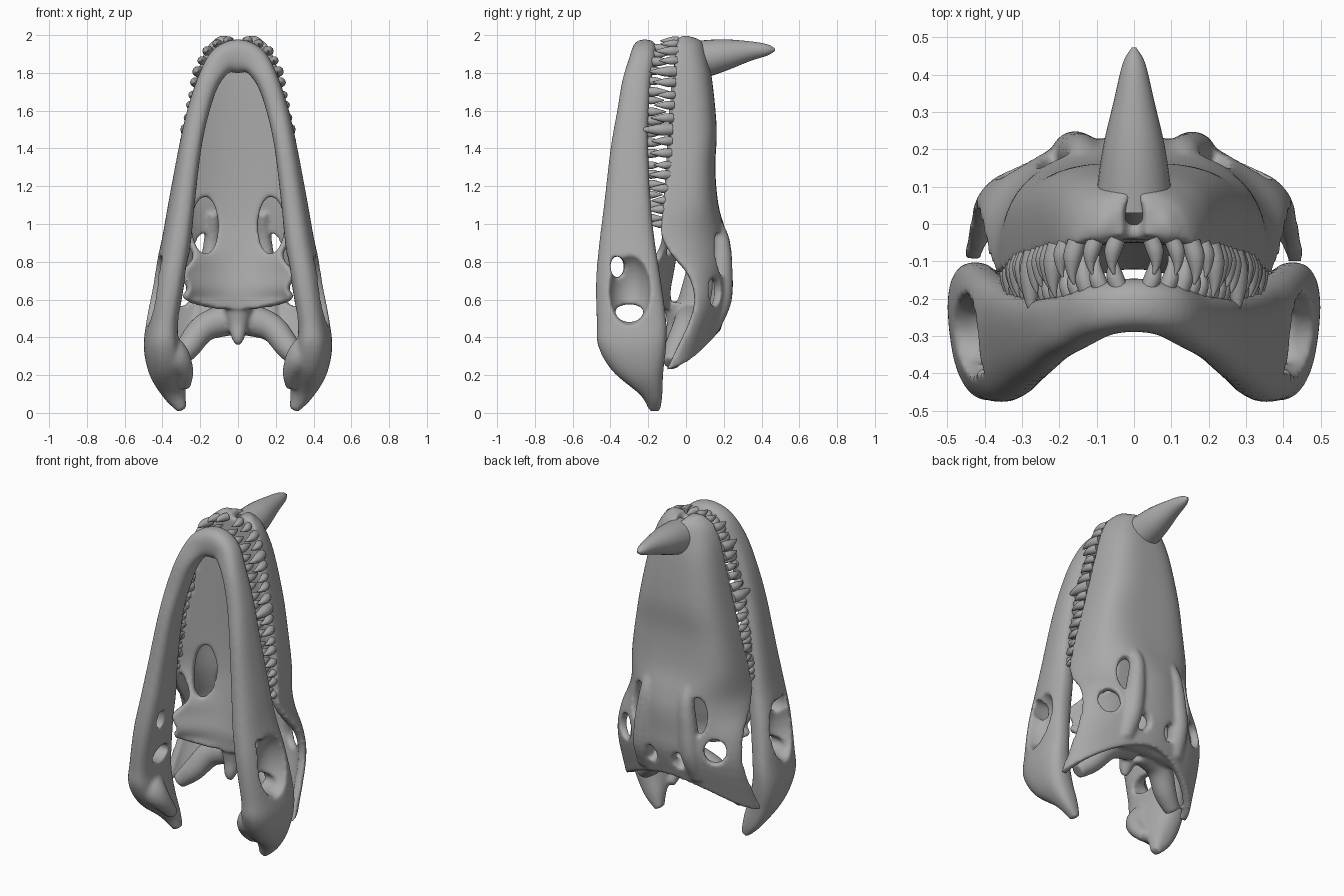
import bpy, bmesh, math
from mathutils import Vector, Matrix

if "Cube" in bpy.data.objects:
    bpy.data.objects.remove(bpy.data.objects["Cube"])

bone = bpy.data.materials.new("bone grey")
bone.use_nodes = True
bone.diffuse_color = (0.4, 0.4, 0.4, 1)
bone.node_tree.nodes["Principled BSDF"].inputs["Base Color"].default_value = (0.4, 0.4, 0.4, 1)


def spline(rows, steps):
    """Catmull-Rom interpolation of key rows."""
    rows = [Vector(r) for r in rows]
    ext = [2 * rows[0] - rows[1]] + rows + [2 * rows[-1] - rows[-2]]
    out = []
    for i in range(len(rows) - 1):
        a, b, c, d = ext[i:i + 4]
        for k in range(steps):
            t = k / steps
            out.append(0.5 * (2 * b + (c - a) * t + (2 * a - 5 * b + 4 * c - d) * t ** 2
                              + (3 * b - a - 3 * c + d) * t ** 3))
    return out + [rows[-1]]


def spaced(rows, count):
    """Evenly spaced points along a spline."""
    pts = spline(rows, 20)
    total = sum((b - a).length for a, b in zip(pts, pts[1:]))
    out, run = [pts[0]], 0
    for a, b in zip(pts, pts[1:]):
        run += (b - a).length
        if run >= total * len(out) / (count - 1) - 1e-6:
            out.append(b)
    return out


def add_object(name, bm):
    bmesh.ops.recalc_face_normals(bm, faces=bm.faces)
    mesh = bpy.data.meshes.new(name)
    bm.to_mesh(mesh)
    bm.free()
    mesh.materials.append(bone)
    obj = bpy.data.objects.new(name, mesh)
    bpy.context.collection.objects.link(obj)
    return obj


def skin(name, rings, closed=True, caps=True):
    """Bridge a list of point rings into one surface."""
    bm = bmesh.new()
    rows = [[bm.verts.new(p) for p in ring] for ring in rings]
    n = len(rows[0])
    for a, b in zip(rows, rows[1:]):
        for i in range(n if closed else n - 1):
            j = (i + 1) % n
            bm.faces.new((a[i], a[j], b[j], b[i]))
    if caps:
        bm.faces.new(rows[0])
        if closed:
            bm.faces.new(rows[-1])
    return add_object(name, bm)


def tube(name, keys, steps=5, sides=16):
    """Tapered tube through (x, y, z, radius) keys."""
    pts = spline(keys, steps)
    rings = []
    for i, p in enumerate(pts):
        d = (pts[min(i + 1, len(pts) - 1)] - pts[max(i - 1, 0)]).to_3d()
        rot = d.to_track_quat('Z', 'Y')
        r = max(p[3], 0.003)
        rings.append([p.to_3d() + rot @ Vector((r * math.cos(2 * math.pi * k / sides),
                      r * math.sin(2 * math.pi * k / sides), 0)) for k in range(sides)])
    return skin(name, rings)


def flip(keys):
    return [(-k[0],) + tuple(k[1:]) for k in keys]


def pair(name, keys):
    return [tube(name, keys), tube(name, flip(keys))]


def cutter(name, blobs):
    """Mirrored ellipsoid cutters, each (centre, radii, yaw)."""
    bm = bmesh.new()
    for s in (1, -1):
        for c, r, yaw in blobs:
            m = (Matrix.Translation((s * c[0], c[1], c[2])) @ Matrix.Rotation(s * yaw, 4, 'Z')
                 @ Matrix.Diagonal((*r, 1)))
            bmesh.ops.create_uvsphere(bm, u_segments=24, v_segments=14, radius=1, matrix=m)
    obj = add_object(name, bm)
    obj.hide_render = True
    obj.hide_set(True)
    return obj


def cut(obj, tool):
    mod = obj.modifiers.new("openings", 'BOOLEAN')
    mod.object, mod.operation, mod.solver = tool, 'DIFFERENCE', 'EXACT'
    mod.use_self = True


def shell(obj, thickness, offset):
    mod = obj.modifiers.new("wall", 'SOLIDIFY')
    mod.thickness, mod.offset = thickness, offset


def fuse(name, parts, cutters):
    """Apply modifiers, join the parts and melt them into one smooth bone."""
    bpy.ops.object.select_all(action='DESELECT')
    for p in parts:
        p.select_set(True)
    bpy.context.view_layer.objects.active = parts[0]
    bpy.ops.object.convert(target='MESH')
    bpy.ops.object.join()
    obj = bpy.context.view_layer.objects.active
    obj.name = name
    for c in cutters:
        bpy.data.objects.remove(c)
    mod = obj.modifiers.new("melt", 'REMESH')
    mod.mode, mod.voxel_size, mod.use_smooth_shade = 'VOXEL', 0.01, True
    mod = obj.modifiers.new("soften", 'SMOOTH')
    mod.factor, mod.iterations = 0.5, 10
    bpy.ops.object.shade_smooth()


# Skull roof: arched shell, rows of (z, half width, margin y, crest y, side drop, roundness)
roof_keys = [(1.99, .08, -.03, .05, 0, .9), (1.96, .145, -.05, .09, 0, .85), (1.88, .19, -.06, .115, 0, .75),
             (1.75, .225, -.065, .14, 0, .65), (1.5, .275, -.08, .163, 0, .58), (1.3, .315, -.095, .155, 0, .55),
             (1.1, .35, -.12, .172, 0, .62), (.95, .37, -.13, .215, 0, .85), (.85, .39, -.08, .235, 0, 1),
             (.72, .415, .02, .235, 0, 1.1), (.6, .43, .04, .23, .06, 1.15), (.43, .455, -.1, .18, .2, 1.15)]
rings = []
for z, w, lo, hi, drop, power in spline(roof_keys, 4):
    ring = []
    for k in range(41):
        c, s = math.cos(math.pi * k / 40), max(math.sin(math.pi * k / 40), 0)
        ring.append((math.copysign(w * abs(c) ** power, c), lo + (hi - lo) * s ** power, z - drop * c * c))
    rings.append(ring)
roof = skin("skull_roof", rings, closed=False)
shell(roof, .045, -1)
roof_cut = cutter("roof_cutter", [((.2, .19, .84), (.065, .13, .12), -.45),
                                  ((.3, .14, .64), (.065, .09, .075), -.7),
                                  ((.1, .22, .55), (.045, .09, .055), 0),
                                  ((.004, .01, 2.0), (.022, .08, .08), 0)])
cut(roof, roof_cut)

# Palate with two openings and flaring rear wings: (z, half width, y, edge bulge)
palate_keys = [(1.965, .1, -.02, 0), (1.75, .19, -.03, .03), (1.5, .25, -.03, .05),
               (1.2, .31, -.03, .07), (1.02, .34, -.04, .07), (.92, .28, -.055, .06),
               (.83, .235, -.07, .08), (.74, .295, -.085, .14), (.66, .265, -.1, .12),
               (.6, .28, -.1, .11), (.55, .1, -.1, .02)]
rings = [[(w * t / 10, y - bulge * (t / 10) ** 2, z) for t in range(-10, 11)]
         for z, w, y, bulge in spline(palate_keys, 4)]
palate = skin("palate", rings, closed=False, caps=False)
shell(palate, .04, 0)
palate_cut = cutter("palate_cutter", [((.175, -.06, .99), (.07, .2, .155), 0)])
cut(palate, palate_cut)

# Braincase, condyle, occiput, brow ridges, jaw-joint struts and nostril lobes
parts = [roof, palate,
         tube("braincase", [(0, .1, 1.0, .05), (0, .08, .75, .08), (0, .04, .52, .1), (0, .02, .46, .07)]),
         tube("condyle", [(0, -.03, .58, .09), (0, -.05, .47, .055), (0, -.075, .4, .036), (0, -.08, .36, .015)]),
         tube("occiput", [(-.22, .11, .45, .05), (0, .1, .49, .07), (.22, .11, .45, .05)])]
parts += pair("brow", [(.13, .13, 1.06, .03), (.135, .185, .92, .045), (.15, .192, .76, .055),
                       (.165, .185, .6, .058), (.18, .13, .45, .05)])
parts += pair("strut", [(.04, .03, .5, .09), (.18, .0, .45, .075), (.27, -.05, .34, .065), (.35, -.08, .26, .045)])
parts += pair("nostril_lobe", [(.07, .04, 1.93, .04), (.075, .0, 1.955, .045), (.11, -.03, 1.95, .035)])
fuse("upper_skull", parts, [roof_cut, palate_cut])

# Lower jaw: (x, y, z, half thickness, half depth, inward lean of the front edge)
side = [(.295, -.165, .015, .025, .03, 0), (.335, -.185, .1, .06, .06, .01), (.375, -.255, .22, .09, .135, .02),
        (.405, -.285, .35, .09, .18, .02), (.4, -.288, .48, .08, .185, .02), (.367, -.305, .7, .08, .172, .02),
        (.328, -.312, .9, .075, .148, .015), (.3, -.31, 1.1, .067, .125, .015), (.254, -.3, 1.4, .058, .1, .01),
        (.21, -.28, 1.6, .058, .085, .005), (.155, -.26, 1.76, .06, .077, 0), (.085, -.23, 1.865, .075, .072, 0)]
path = spline(side + [(0, -.217, 1.888, .09, .072, 0)] + flip(side)[::-1], 5)
rings = []
for i, p in enumerate(path):
    d = path[min(i + 1, len(path) - 1)] - path[max(i - 1, 0)]
    inward = Vector((-d[2], 0, d[0])).normalized()
    if inward.dot(Vector((-p[0], 0, 1 - p[2]))) < 0:
        inward.negate()
    ring = []
    for k in range(24):
        c, s = math.cos(math.pi * k / 12), math.sin(math.pi * k / 12)
        c, s = math.copysign(abs(c) ** .8, c), math.copysign(abs(s) ** .8, s)
        ring.append(p.to_3d() + inward * (p[3] * c - p[5] * s) + Vector((0, p[4] * s, 0)))
    rings.append(ring)
jaw = skin("lower_jaw", rings)
# Outer pocket with two smaller holes through its inner wall
jaw_cut = cutter("jaw_cutter", [((.48, -.3, .66), (.14, .115, .195), 0),
                                ((.34, -.365, .775), (.15, .038, .06), 0),
                                ((.34, -.3, .525), (.15, .085, .05), 0)])
cut(jaw, jaw_cut)
shelf = pair("joint_shelf", [(.4, -.33, .37, .08), (.33, -.35, .3, .075), (.285, -.31, .22, .05),
                             (.285, -.24, .14, .035)])
fuse("lower_jaw", [jaw] + shelf, [jaw_cut])

# Nose horn
horn = tube("nose_horn", [(0, .05, 1.865, .105), (0, .2, 1.895, .084), (0, .33, 1.915, .054),
                          (0, .43, 1.922, .03), (0, .472, 1.922, .006)], sides=28)

# Teeth: interlocking rows along both margins
upper_row = [(.325, -.1, 1.0), (.295, -.085, 1.3), (.262, -.075, 1.5), (.217, -.06, 1.75),
             (.175, -.05, 1.88), (.12, -.045, 1.945), (.045, -.04, 1.97)]
lower_row = [(.31, -.21, 1.03), (.268, -.21, 1.3), (.235, -.21, 1.5), (.175, -.2, 1.73),
             (.115, -.18, 1.87), (.04, -.17, 1.93)]
teeth = [horn]
for row, aim, name in ((upper_row, -1, "upper_tooth"), (lower_row, 1, "lower_tooth")):
    for i, (x, y, z) in enumerate(spaced(row, 18)):
        big = 1.75 if aim < 0 and i == 8 else 1.4 if aim < 0 and i == 13 else 1 + .15 * math.sin(i * 2.2)
        reach, r = aim * .1 * big, .023 * big ** .6
        for s in (1, -1):
            keys = [(s * x, y, z, r), (s * (x + .012), y + reach * .35, z, r),
                    (s * (x + .014), y + reach * .75, z, r * .5), (s * (x + .008), y + reach, z, .003)]
            teeth.append(tube(name, keys, 3, 10))
for obj in teeth:
    bpy.ops.object.select_all(action='DESELECT')
    obj.select_set(True)
    bpy.context.view_layer.objects.active = obj
    bpy.ops.object.shade_smooth_by_angle(angle=math.radians(50))
